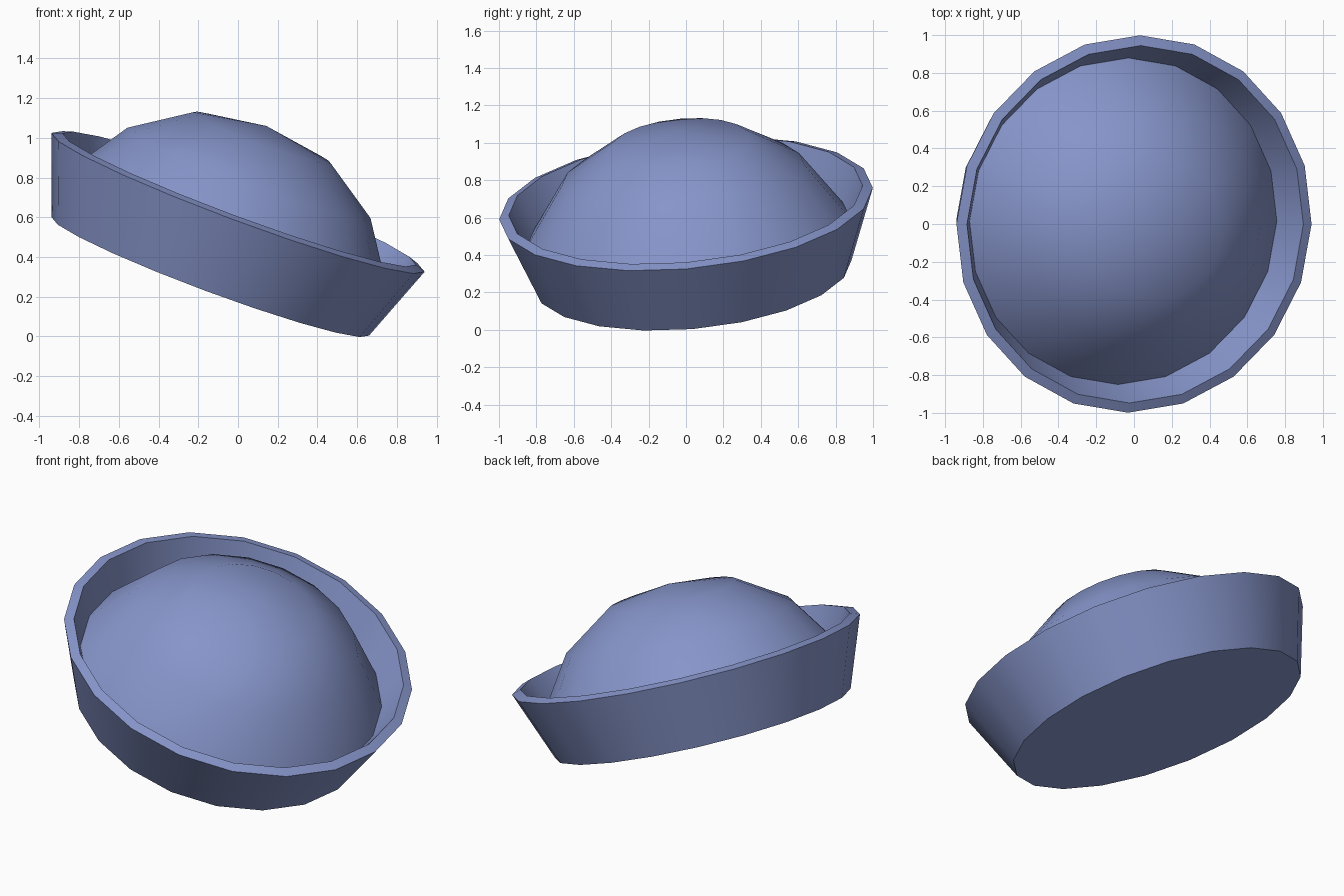
import bpy, bmesh, math
from mathutils import Matrix, Vector

if "Cube" in bpy.data.objects:
    bpy.data.objects.remove(bpy.data.objects["Cube"])

SIDES = 20

# Tilted frame of the hat: origin at the centre of the rim, z along its axis
n = Vector((0.372, -0.096, 1)).normalized()
u = Vector((n.z, 0, -n.x)).normalized()
v = n.cross(u)
tilt = Matrix((u, v, n)).transposed().to_4x4()
tilt.translation = (0, 0, 0.675)

# Blue cloth
cloth = bpy.data.materials.new("blue_cloth")
cloth.diffuse_color = (0.24, 0.30, 0.59, 1)
cloth.use_nodes = True
cloth.node_tree.nodes["Principled BSDF"].inputs["Base Color"].default_value = cloth.diffuse_color


def lathe(name, profile):
    """Turn (radius, height) points around the tilted axis; radius 0 is a pole."""
    bm = bmesh.new()
    rings = []
    for r, h in profile:
        if r == 0:
            rings.append([bm.verts.new((0, 0, h))] * SIDES)
        else:
            angles = [2 * math.pi * i / SIDES for i in range(SIDES)]
            rings.append([bm.verts.new((r * math.cos(a), r * math.sin(a), h)) for a in angles])
    for low, high in zip(rings, rings[1:]):
        for i in range(SIDES):
            j = (i + 1) % SIDES
            corners = dict.fromkeys((low[i], low[j], high[j], high[i]))
            bm.faces.new(list(corners))
    bm.transform(tilt)
    mesh = bpy.data.meshes.new(name)
    bm.to_mesh(mesh)
    bm.free()
    mesh.materials.append(cloth)
    obj = bpy.data.objects.new(name, mesh)
    bpy.context.collection.objects.link(obj)
    bpy.ops.object.select_all(action='DESELECT')
    obj.select_set(True)
    bpy.context.view_layer.objects.active = obj
    bpy.ops.object.shade_smooth_by_angle(angle=math.radians(30))
    return obj


# Flat base, flared upturned brim, narrow lip and sloping inner wall
lathe("brim", [(0, -0.40), (0.853, -0.40), (1.003, 0), (0.95, 0.018), (0.868, -0.165)])

# Domed crown rising from the foot of the inner wall
lathe("crown", [(0.868, -0.165), (0.653, 0.159), (0.37, 0.348), (0, 0.412)])
